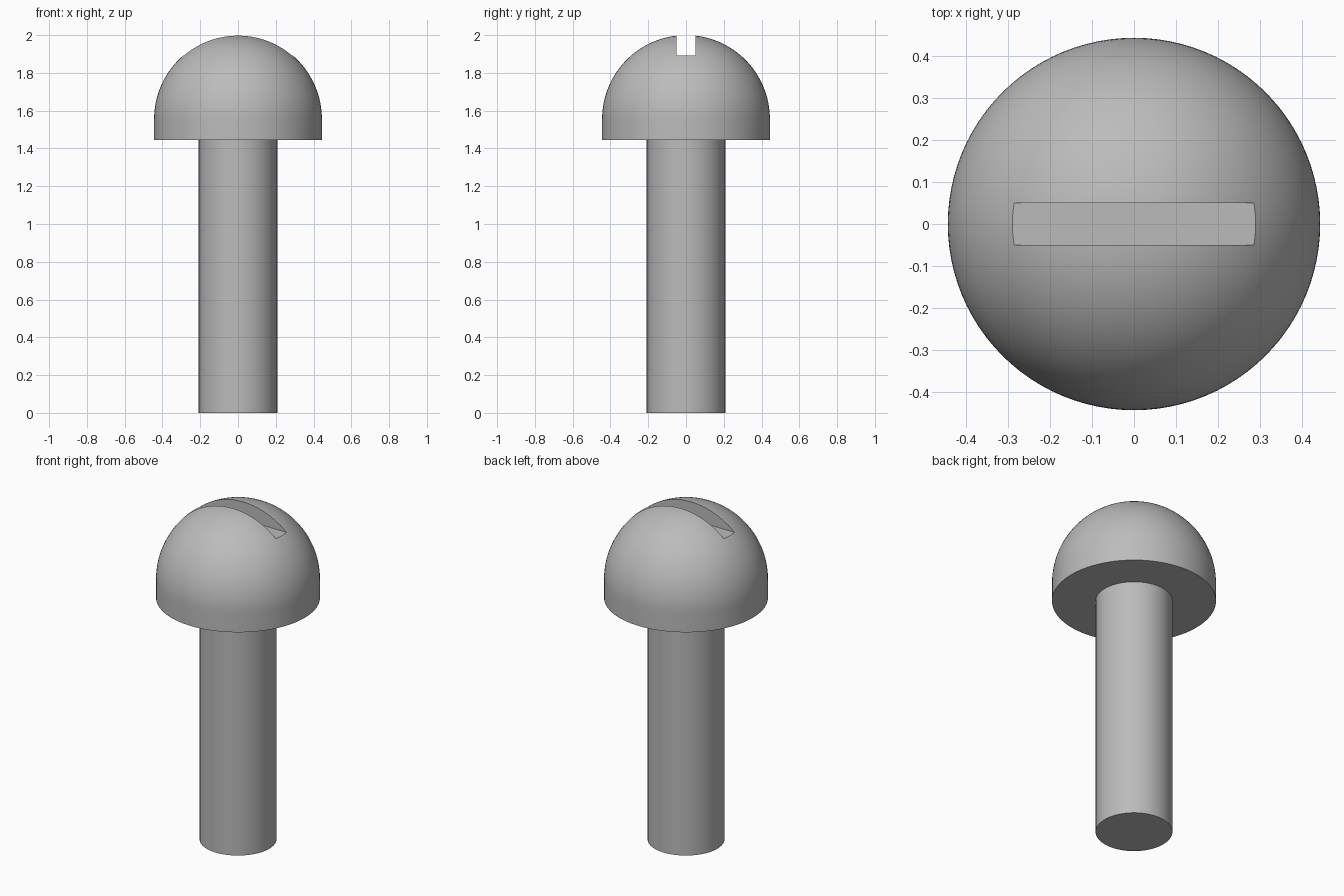
import bpy, bmesh
from math import sin, cos, pi, radians

if "Cube" in bpy.data.objects:
    bpy.data.objects.remove(bpy.data.objects["Cube"], do_unlink=True)

SEGMENTS = 96
HEAD_R, HEAD_BASE, DOME_Z = 0.444, 1.444, 1.556
SHANK_R = 0.208
SLOT_W, SLOT_FLOOR = 0.1, 1.892

steel = bpy.data.materials.new("steel_grey")
steel.use_nodes = True
colour = (0.5, 0.5, 0.5, 1)
steel.diffuse_color = colour
steel.node_tree.nodes["Principled BSDF"].inputs["Base Color"].default_value = colour


def lathe(name, profile):
    """Revolve an (r, z) profile around the z axis."""
    bm = bmesh.new()
    verts = [bm.verts.new((r, 0, z)) for r, z in profile]
    edges = [bm.edges.new(pair) for pair in zip(verts, verts[1:])]
    bmesh.ops.spin(bm, geom=verts + edges, cent=(0, 0, 0), axis=(0, 0, 1),
                   angle=2 * pi, steps=SEGMENTS, use_merge=True)
    bmesh.ops.remove_doubles(bm, verts=bm.verts, dist=1e-5)
    bmesh.ops.recalc_face_normals(bm, faces=bm.faces)
    mesh = bpy.data.meshes.new(name)
    bm.to_mesh(mesh)
    bm.free()
    mesh.materials.append(steel)
    obj = bpy.data.objects.new(name, mesh)
    bpy.context.collection.objects.link(obj)
    return obj


def smooth(obj):
    bpy.ops.object.select_all(action='DESELECT')
    obj.select_set(True)
    bpy.context.view_layer.objects.active = obj
    bpy.ops.object.shade_smooth_by_angle(angle=radians(30))


# Shank: plain cylinder with its top inside the head
shank = lathe("shank", [(0, 0), (SHANK_R, 0), (SHANK_R, HEAD_BASE + 0.02),
                        (0, HEAD_BASE + 0.02)])

# Head: short cylindrical rim under a hemisphere
STEPS = 32
dome = [(HEAD_R * cos(a), DOME_Z + HEAD_R * sin(a))
        for a in (pi / 2 * i / STEPS for i in range(STEPS))]
head = lathe("head", [(0, HEAD_BASE), (HEAD_R, HEAD_BASE)] + dome
             + [(0, DOME_Z + HEAD_R)])

# Slot: straight groove cut across the top of the head
bpy.ops.mesh.primitive_cube_add(size=1, location=(0, 0, SLOT_FLOOR + 0.2))
cutter = bpy.context.object
cutter.name = "slot_cutter"
cutter.scale = (1.2, SLOT_W, 0.4)
cutter.data.materials.append(steel)
bpy.context.view_layer.update()
cut = head.modifiers.new("slot", 'BOOLEAN')
cut.operation = 'DIFFERENCE'
cut.solver = 'EXACT'
cut.object = cutter
bpy.context.view_layer.objects.active = head
bpy.ops.object.modifier_apply(modifier=cut.name)
bpy.data.objects.remove(cutter, do_unlink=True)

smooth(shank)
smooth(head)
